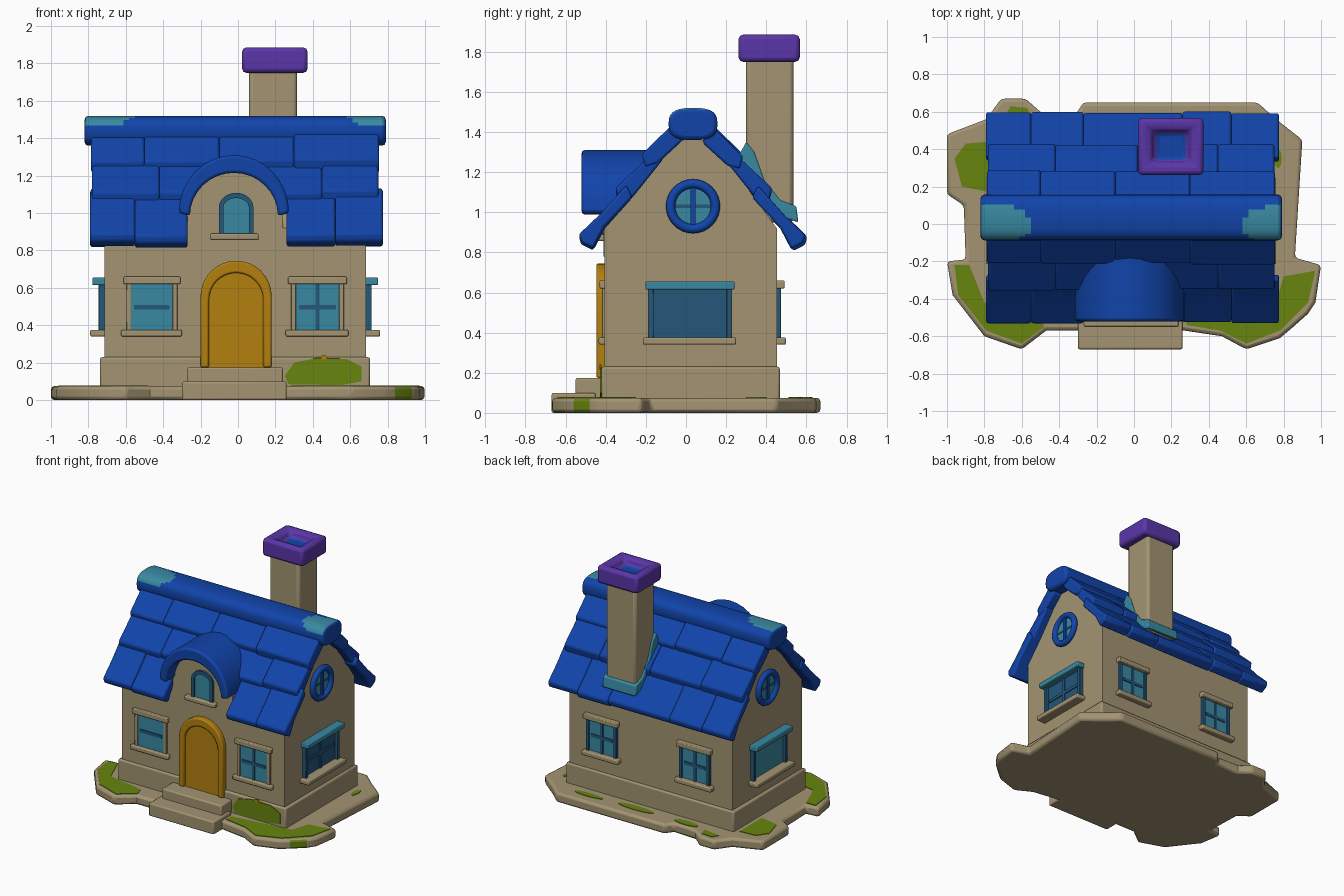
import bpy, bmesh, math, random

if "Cube" in bpy.data.objects:
    bpy.data.objects.remove(bpy.data.objects["Cube"])
random.seed(4)


def colour(name, r, g, b):
    m = bpy.data.materials.new(name)
    lin = [(c / 255 / 12.92) if c < 11 else ((c / 255 + 0.055) / 1.055) ** 2.4 for c in (r, g, b)]
    m.diffuse_color = (*lin, 1)
    m.use_nodes = True
    m.node_tree.nodes["Principled BSDF"].inputs["Base Color"].default_value = m.diffuse_color
    return m


TAN = colour("tan stone", 163, 148, 114)
BLUE = colour("roof blue", 17, 68, 170)
ORANGE = colour("door orange", 180, 128, 15)
GREEN = colour("grass green", 103, 133, 15)
PURPLE = colour("cap purple", 90, 54, 168)
TEAL = colour("light teal", 57, 137, 162)
DEEP = colour("dark teal", 35, 87, 122)


def finish(name, bm, mats, bevel=0.0):
    bmesh.ops.recalc_face_normals(bm, faces=bm.faces)
    me = bpy.data.meshes.new(name)
    bm.to_mesh(me)
    bm.free()
    for m in mats:
        me.materials.append(m)
    me.shade_smooth()
    me.set_sharp_from_angle(angle=math.radians(35))
    ob = bpy.data.objects.new(name, me)
    bpy.context.collection.objects.link(ob)
    if bevel:
        b = ob.modifiers.new("bevel", 'BEVEL')
        b.width, b.segments, b.limit_method, b.angle_limit = bevel, 2, 'ANGLE', math.radians(40)
    return ob


def prism_bm(pts, axis, a, b):
    """Extrude a 2D outline along an axis from a to b."""
    put = {'x': lambda p, t: (t, p[0], p[1]), 'y': lambda p, t: (p[0], t, p[1]),
           'z': lambda p, t: (p[0], p[1], t)}[axis]
    bm = bmesh.new()
    lo = [bm.verts.new(put(p, a)) for p in pts]
    hi = [bm.verts.new(put(p, b)) for p in pts]
    bm.faces.new(lo)
    bm.faces.new(hi)
    n = len(pts)
    for i in range(n):
        j = (i + 1) % n
        bm.faces.new((lo[i], lo[j], hi[j], hi[i]))
    return bm


def prism(name, pts, axis, a, b, mat, bevel=0.0):
    return finish(name, prism_bm(pts, axis, a, b), [mat], bevel)


def box(name, x0, x1, y0, y1, z0, z1, mat, bevel=0.0):
    return prism(name, [(x0, y0), (x1, y0), (x1, y1), (x0, y1)], 'z', z0, z1, mat, bevel)


def arch(cx, hw, z0, spring, rise, n=16):
    top = [(cx + hw * math.cos(math.pi * i / n), spring + rise * math.sin(math.pi * i / n)) for i in range(n + 1)]
    return ([(cx + hw, z0)] if z0 < spring else []) + top + ([(cx - hw, z0)] if z0 < spring else [])


def ellipse(cx, cy, rx, ry, n=24):
    return [(cx + rx * math.cos(2 * math.pi * i / n), cy + ry * math.sin(2 * math.pi * i / n)) for i in range(n)]


# ground slab, with one mossy side face
outline = [(-1, .48), (-.79, .56), (-.71, .67), (-.58, .67), (-.5, .6), (-.31, .59), (-.27, .65), (.66, .65),
           (.76, .56), (.9, .45), (.86, -.18), (1, -.22), (.97, -.42), (.93, -.48), (.84, -.56), (.78, -.61),
           (.6, -.67), (.47, -.6), (.27, -.57), (-.3, -.57), (-.47, -.57), (-.6, -.67), (-.8, -.6), (-.97, -.38),
           (-1, -.2), (-.9, -.19), (-.91, .1), (-1, .16)]
bm = prism_bm(outline, 'z', 0, .075)
for f in bm.faces:
    c = f.calc_center_median()
    if math.hypot(c.x - .885, c.y + .52) < .02:
        f.material_index = 1
finish("ground_slab", bm, [TAN, GREEN], .018)

# grass patches
patches = [[(-.96, -.22), (-.88, -.22), (-.8, -.42), (-.5, -.48), (-.48, -.55), (-.6, -.64), (-.79, -.57), (-.94, -.38)],
           [(.97, -.25), (.8, -.28), (.76, -.42), (.28, -.48), (.28, -.54), (.46, -.57), (.6, -.64), (.78, -.57), (.93, -.42)],
           [(-.96, .35), (-.9, .43), (-.77, .44), (-.77, .17), (-.92, .2)],
           [(-.69, .58), (-.66, .63), (-.57, .62), (-.55, .56)],
           ellipse(.77, .35, .02, .05), ellipse(.45, .55, .12, .025), ellipse(.05, .54, .15, .03),
           ellipse(-.38, .54, .1, .03)]
for i, p in enumerate(patches):
    prism(f"grass_patch_{i}", p, 'z', .07, .079, GREEN)
prism("grass_on_plinth", [(.25, .13), (.3, .2), (.42, .225), (.58, .22), (.66, .18), (.66, .1), (.55, .08), (.27, .085)],
      'y', -.428, -.42, GREEN)
prism("small_flower", ellipse(.46, .228, .018, .012, 8), 'y', -.432, -.42, ORANGE)

# plinth, walls and steps
box("plinth", -.738, .706, -.422, .468, .05, .23, TAN, .012)
prism("walls", [(-.405, .1), (-.405, .92), (-.28, 1.06), (-.06, 1.36), (.13, 1.36), (.35, 1.06), (.453, .92), (.453, .1)],
      'x', -.715, .685, TAN)
box("lower_step", -.3, .26, -.67, -.45, 0, .1, TAN, .01)
box("upper_step", -.27, .24, -.55, -.4, .06, .175, TAN, .01)

# door with arched frame
DX = -.01
prism("door_frame", arch(DX, .19, .175, .555, .19) + arch(DX, .145, .175, .535, .145)[::-1], 'y', -.447, -.39, ORANGE, .01)
prism("door_panel", arch(DX, .16, .175, .54, .16), 'y', -.425, -.39, ORANGE)

# roof: three stepped tiers per side, each of several planks
RY = .035
tiers = [([(.06, 1.47), (.25, 1.285), (.235, 1.22), (.17, 1.24), (.05, 1.35)], [-.785, -.5, -.1, .3, .755]),
         ([(.19, 1.30), (.39, 1.115), (.375, 1.05), (.31, 1.06), (.15, 1.26)], [-.78, -.42, .02, .45, .75]),
         ([(.33, 1.13), (.46, .985), (.565, .885), (.555, .845), (.495, .815), (.44, .92), (.30, 1.07)],
          [-.79, -.55, -.27, .26, .52, .775])]
for side, sgn in (("front", -1), ("back", 1)):
    for t, (prof, xs) in enumerate(tiers):
        for k in range(len(xs) - 1):
            if t == 2 and sgn < 0 and k == 2:
                continue  # opening for the dormer
            jd, jz = random.uniform(-.006, .006), random.uniform(-.008, .008)
            pts = [(RY + sgn * (d + jd), z + jz) for d, z in prof]
            prism(f"roof_{side}_tier{t}_plank{k}", pts, 'x', xs[k], xs[k + 1], BLUE, .012)

# ridge cap with teal patches at both ends
bm = bmesh.new()
NX, NR = 54, 28
rings = []
for i in range(NX + 1):
    x = -.82 + 1.61 * i / NX
    ring = []
    for j in range(NR):
        c, s = math.cos(2 * math.pi * j / NR), math.sin(2 * math.pi * j / NR)
        ring.append(bm.verts.new((x, RY + .122 * math.copysign(abs(c) ** .7, c), 1.44 + .08 * math.copysign(abs(s) ** .7, s))))
    rings.append(ring)
bm.faces.new(rings[0])
bm.faces.new(rings[-1])
for a, b in zip(rings, rings[1:]):
    for j in range(NR):
        f = bm.faces.new((a[j], a[j - 1], b[j - 1], b[j]))
        c = f.calc_center_median()
        for ex, rx, cy in ((-.8, .26, 0), (.78, .2, -.01)):
            if c.z > 1.465 and ((c.x - ex) / rx) ** 2 + ((c.y - cy) / .11) ** 2 < 1:
                f.material_index = 1
finish("ridge_cap", bm, [BLUE, TEAL], .02)

# arched dormer with its window
CX = -.022
prism("dormer_wall", arch(CX, .262, .78, .96, .28), 'y', -.412, -.15, TAN)
prism("dormer_roof", arch(CX, .295, 1, 1, .31) + arch(CX, .235, 1, .985, .23)[::-1], 'y', -.52, -.1, BLUE, .015)
prism("dormer_glass", arch(-.01, .085, .89, 1.03, .07), 'y', -.419, -.4, TEAL)
prism("dormer_window_frame", arch(-.01, .092, .885, 1.03, .078) + arch(-.01, .068, .885, 1.03, .05)[::-1], 'y', -.43, -.4, DEEP)
box("dormer_sill", -.15, .11, -.45, -.4, .856, .89, TAN, .008)


def wbox(name, face, u0, u1, z0, z1, d, mat, bevel=0.0):
    """Box on a wall: u along the wall, d outward."""
    if face == 'front':
        return box(name, u0, u1, -.405 - d, -.39, z0, z1, mat, bevel)
    if face == 'back':
        return box(name, u0, u1, .44, .453 + d, z0, z1, mat, bevel)
    if face == 'right':
        return box(name, .67, .685 + d, u0, u1, z0, z1, mat, bevel)
    return box(name, -.715 - d, -.70, u0, u1, z0, z1, mat, bevel)


def window(face, tag, u0, u1, z0, z1, glass, frame, head, fd, sd, cross):
    n, c, t = f"{face}_{tag}", (u0 + u1) / 2, .022
    zc = (z0 + z1) / 2
    wbox(n + "_glass", face, u0, u1, z0, z1, .007, glass)
    wbox(n + "_jamb_a", face, u0 - t, u0 + .004, z0, z1, fd, frame, .004)
    wbox(n + "_jamb_b", face, u1 - .004, u1 + t, z0, z1, fd, frame, .004)
    wbox(n + "_head", face, u0 - t - .015, u1 + t + .015, z1 - .005, z1 + .035, sd * .85, head, .006)
    wbox(n + "_sill", face, u0 - .05, u1 + .045, z0 - .03, z0 + .006, sd, TAN, .008)
    if cross:
        wbox(n + "_cross_bar", face, u0 + .02, u1 - .02, zc - .012, zc + .012, .014, DEEP)
    if cross == 2:
        wbox(n + "_upright", face, c - .011, c + .011, z0, z1, .014, DEEP)


window('front', 'window_left', -.575, -.345, .37, .625, TEAL, TAN, TAN, .014, .03, 1)
window('front', 'window_right', .305, .545, .37, .625, TEAL, TAN, TAN, .014, .03, 2)
for tag, s in (('window_a', -1), ('window_b', 1)):
    window('back', tag, s * .4 - .11, s * .4 + .11, .37, .625, TEAL, DEEP, TAN, .02, .045, 2)
window('right', 'window', -.165, .205, .37, .62, DEEP, DEEP, TEAL, .03, .075, 2)
window('left', 'window', -.165, .205, .37, .62, TEAL, DEEP, TEAL, .03, .075, 0)

# round gable windows
for side, x, s in (('right', .685, 1), ('left', -.715, -1)):
    prism(f"{side}_round_glass", ellipse(RY, 1.03, .115, .115), 'x', x - .01 * s, x + .007 * s, TEAL)
    bpy.ops.mesh.primitive_torus_add(major_radius=.112, minor_radius=.023, major_segments=32, minor_segments=10,
                                     location=(x + .012 * s, RY, 1.03), rotation=(0, math.pi / 2, 0))
    ring = bpy.context.object
    ring.name = f"{side}_round_frame"
    ring.data.materials.append(BLUE)
    ring.data.shade_smooth()
    wbox(f"{side}_round_upright", side, RY - .012, RY + .012, .93, 1.13, .02, BLUE)
    wbox(f"{side}_round_bar", side, RY - .1, RY + .1, 1.022, 1.038, .012, DEEP)

# chimney, flashing and hollow cap
box("chimney_stack", .06, .315, .3, .535, .95, 1.78, TAN, .02)
prism("chimney_flashing", [(.25, 1.26), (.3, 1.35), (.34, 1.3), (.39, 1.16), (.47, 1.06), (.55, 1.03), (.56, .95), (.4, 1.0)],
      'x', .045, .33, TEAL, .008)
bm = prism_bm([(.022, .262), (.372, .262), (.372, .567), (.022, .567)], 'z', 1.75, 1.885)
bmesh.ops.recalc_face_normals(bm, faces=bm.faces)
top = max(bm.faces, key=lambda f: f.calc_center_median().z)
bmesh.ops.inset_individual(bm, faces=[top], thickness=.085)
pit = bmesh.ops.extrude_discrete_faces(bm, faces=[top])['faces'][0]
for v in pit.verts:
    v.co.z -= .06
    v.co.x += (.197 - v.co.x) * .3
    v.co.y += (.415 - v.co.y) * .2
pit.material_index = 1
finish("chimney_cap", bm, [PURPLE, BLUE], .022)
